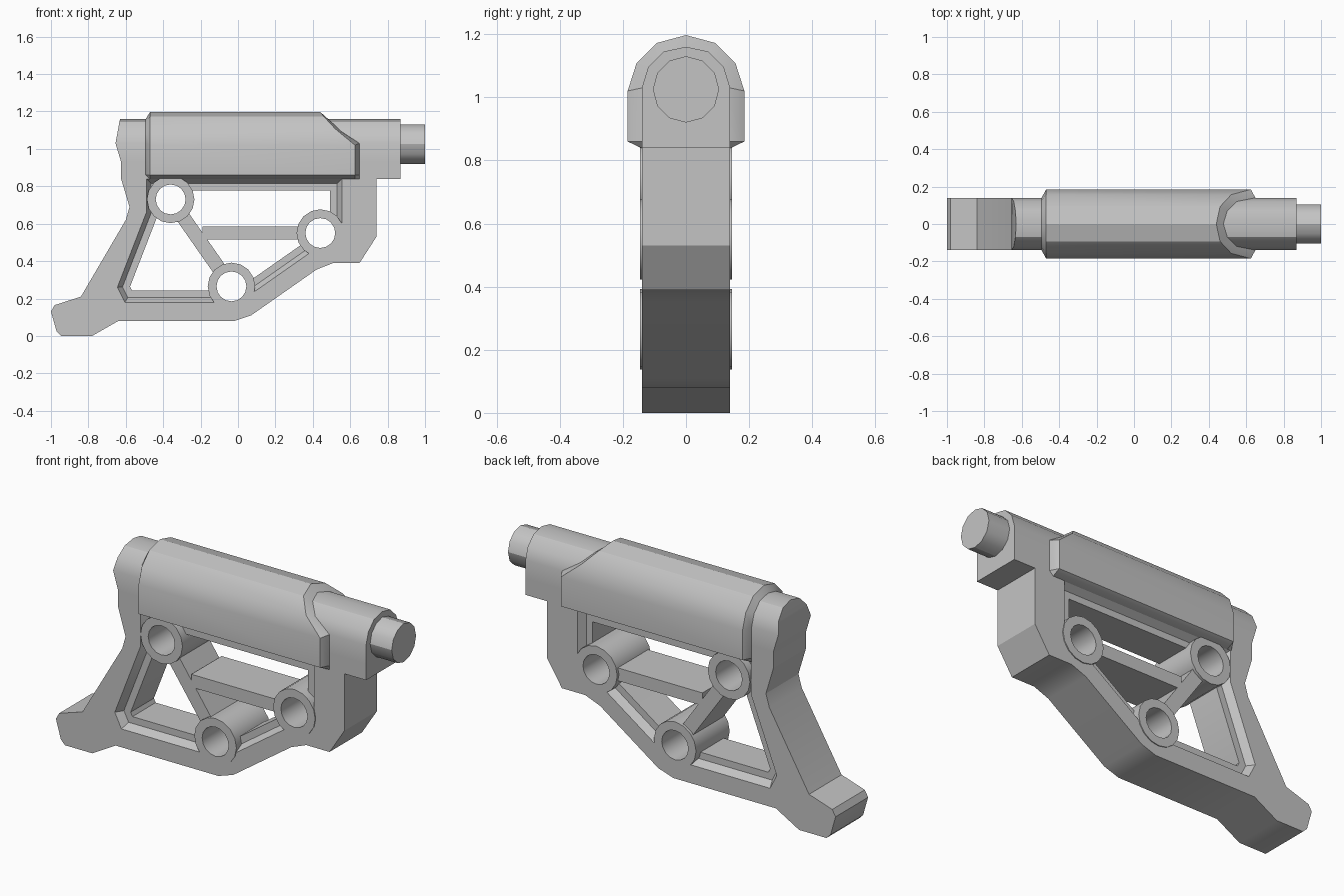
import bpy, bmesh, math
from mathutils import Vector

if "Cube" in bpy.data.objects:
    bpy.data.objects.remove(bpy.data.objects["Cube"])

GREY = (0.55, 0.55, 0.55, 1)
mat = bpy.data.materials.new("plain_grey")
mat.use_nodes = True
mat.diffuse_color = GREY
mat.node_tree.nodes["Principled BSDF"].inputs["Base Color"].default_value = GREY


def finish(name, bm, smooth=True):
    bmesh.ops.recalc_face_normals(bm, faces=bm.faces)
    mesh = bpy.data.meshes.new(name)
    bm.to_mesh(mesh)
    bm.free()
    mesh.materials.append(mat)
    ob = bpy.data.objects.new(name, mesh)
    bpy.context.collection.objects.link(ob)
    if smooth:
        shade(ob)
    return ob


def activate(ob):
    bpy.ops.object.select_all(action='DESELECT')
    ob.select_set(True)
    bpy.context.view_layer.objects.active = ob


def shade(ob):
    activate(ob)
    bpy.ops.object.shade_smooth_by_angle(angle=math.radians(30))


def bridge(bm, a, b):
    n = len(a)
    for i in range(n):
        j = (i + 1) % n
        bm.faces.new((a[i], a[j], b[j], b[i]))


def inset(pts, d):
    """Mitred inward offset of a counter-clockwise polygon."""
    out = []
    for i, p in enumerate(pts):
        p = Vector(p)
        e1 = (p - Vector(pts[i - 1])).normalized()
        e2 = (Vector(pts[(i + 1) % len(pts)]) - p).normalized()
        n1, n2 = Vector((-e1.y, e1.x)), Vector((-e2.y, e2.x))
        out.append(p + (n1 + n2) * d / (1 + n1.dot(n2)))
    return out


def loft(name, rings):
    """Half rings of (x, y, z), mirrored across y, joined and capped in strips."""
    bm = bmesh.new()
    loops = []
    for half in rings:
        full = half + [(x, -y, z) for x, y, z in reversed(half[:-1])]
        loops.append([bm.verts.new(p) for p in full])
    for a, b in zip(loops, loops[1:]):
        bridge(bm, a, b)
    for lp in (loops[0], loops[-1]):
        n = len(lp)
        for i in range(n // 2):
            quad = [lp[i], lp[i + 1], lp[n - 2 - i], lp[n - 1 - i]]
            bm.faces.new(list(dict.fromkeys(quad)))
    return finish(name, bm)


def with_x(xs, profile):
    return [(x, y, z) for x, (y, z) in zip(xs, profile)]


# Upper tube, with its bent rear end
tube = [(.14, .84), (.14, .93), (.14, 1.03), (.12, 1.095), (.07, 1.145), (0, 1.16)]
loft("upper_tube", [with_x([-.625, -.625, -.655, -.643, -.634, -.63], tube),
                    with_x([.87] * 6, tube)])

# Cover around the tube, with chamfered ends and a swept front edge
cover = [(.14, .838), (.185, .86), (.185, 1.02), (.157, 1.107), (.093, 1.172), (0, 1.197)]
inner = [(.138, .838), (.138, .86), (.138, 1.03), (.119, 1.095), (.069, 1.144), (0, 1.158)]
loft("cheek_cover", [with_x([-.495] * 6, inner),
                     with_x([-.47] * 6, cover),
                     with_x([.625, .625, .625, .52, .46, .44], cover),
                     with_x([.65, .65, .65, .55, .5, .48], inner)])


def cylinder(name, r, length, loc, axis, sides):
    bpy.ops.mesh.primitive_cylinder_add(vertices=sides, radius=r, depth=length, location=loc,
                                        rotation=(0, math.pi / 2, 0) if axis == 'x'
                                        else (math.pi / 2, 0, 0))
    ob = bpy.context.object
    ob.name = name
    ob.data.materials.append(mat)
    return ob


# Short stub at the front of the tube
shade(cylinder("front_stub", .105, .16, (.92, 0, 1.025), 'x', 12))

# Side frame: outline, stepped opening and thin inner web
outline = [(-.47, .86), (-.625, .84), (-.58, .69), (-.6, .62), (-.84, .21), (-.98, .165),
           (-1, .13), (-.97, .025), (-.945, 0), (-.78, 0), (-.64, .08), (-.02, .08),
           (.07, .11), (.42, .355), (.51, .39), (.65, .39), (.74, .53), (.74, .84), (.6, .86)]
opening = [(-.49, .84), (-.49, .66), (-.645, .26), (-.605, .18), (-.02, .18), (.1, .245),
           (.4, .455), (.555, .6), (.555, .84)]
bm = bmesh.new()


def loop(pts, y):
    return [bm.verts.new((x, y, z)) for x, z in pts]


rims, webs = [], []
for s in (-1, 1):
    rim, lip = loop(outline, s * .14), loop(opening, s * .14)
    ledge, web = loop(inset(opening, .025), s * .1), loop(inset(opening, .062), s * .1)
    bridge(bm, lip, ledge)
    bridge(bm, ledge, web)
    edges = []
    for lp in (rim, lip):
        for i, v in enumerate(lp):
            pair = (lp[i - 1], v)
            edges.append(bm.edges.get(pair) or bm.edges.new(pair))
    bmesh.ops.triangle_fill(bm, edges=edges, use_beauty=True)
    rims.append(rim)
    webs.append(web)
bridge(bm, *rims)
bridge(bm, *webs)
frame = finish("side_frame", bm, smooth=False)

# Three ring bosses, with clearance cut through the frame
centres = [(-.36, .73), (-.035, .265), (.44, .55)]
names = ["rear_ring", "lower_ring", "front_ring"]


def cut(target, r, x, z, sides):
    cutter = cylinder("hole_cutter", r, .6, (x, 0, z), 'y', sides)
    cutter.hide_render = True
    mod = target.modifiers.new("hole", 'BOOLEAN')
    mod.operation, mod.solver, mod.object = 'DIFFERENCE', 'EXACT', cutter
    activate(target)
    bpy.ops.object.modifier_apply(modifier=mod.name)
    bpy.data.objects.remove(cutter)


def ring(name, x, z):
    b = bmesh.new()
    n = 16
    loops = []
    for r, y in ((.127, -.145), (.127, .145), (.08, .145), (.08, -.145)):
        loops.append([b.verts.new((x + r * math.cos(2 * math.pi * i / n), y,
                                   z + r * math.sin(2 * math.pi * i / n))) for i in range(n)])
    for i in range(4):
        bridge(b, loops[i], loops[(i + 1) % 4])
    finish(name, b)


for name, (x, z) in zip(names, centres):
    cut(frame, .1, x, z, 16)
    ring(name, x, z)
shade(frame)


# Braces between the rings
def beam(name, a, b, width, depth):
    a, b = Vector(a), Vector(b)
    d = (b - a).normalized()
    n = Vector((-d.y, d.x)) * width / 2
    m = bmesh.new()
    ends = [[m.verts.new((p.x, y, p.y)) for p in (a + n, a - n, b - n, b + n)]
            for y in (-depth, depth)]
    bridge(m, *ends)
    for e in ends:
        m.faces.new(e)
    finish(name, m, smooth=False)


lower = Vector(centres[1])
rear = Vector(centres[0])
step = (lower - rear).normalized() * .1
beam("diagonal_brace", rear + step, lower - step, .075, .13)
beam("cross_brace", (-.19, .55), (.345, .55), .07, .13)
